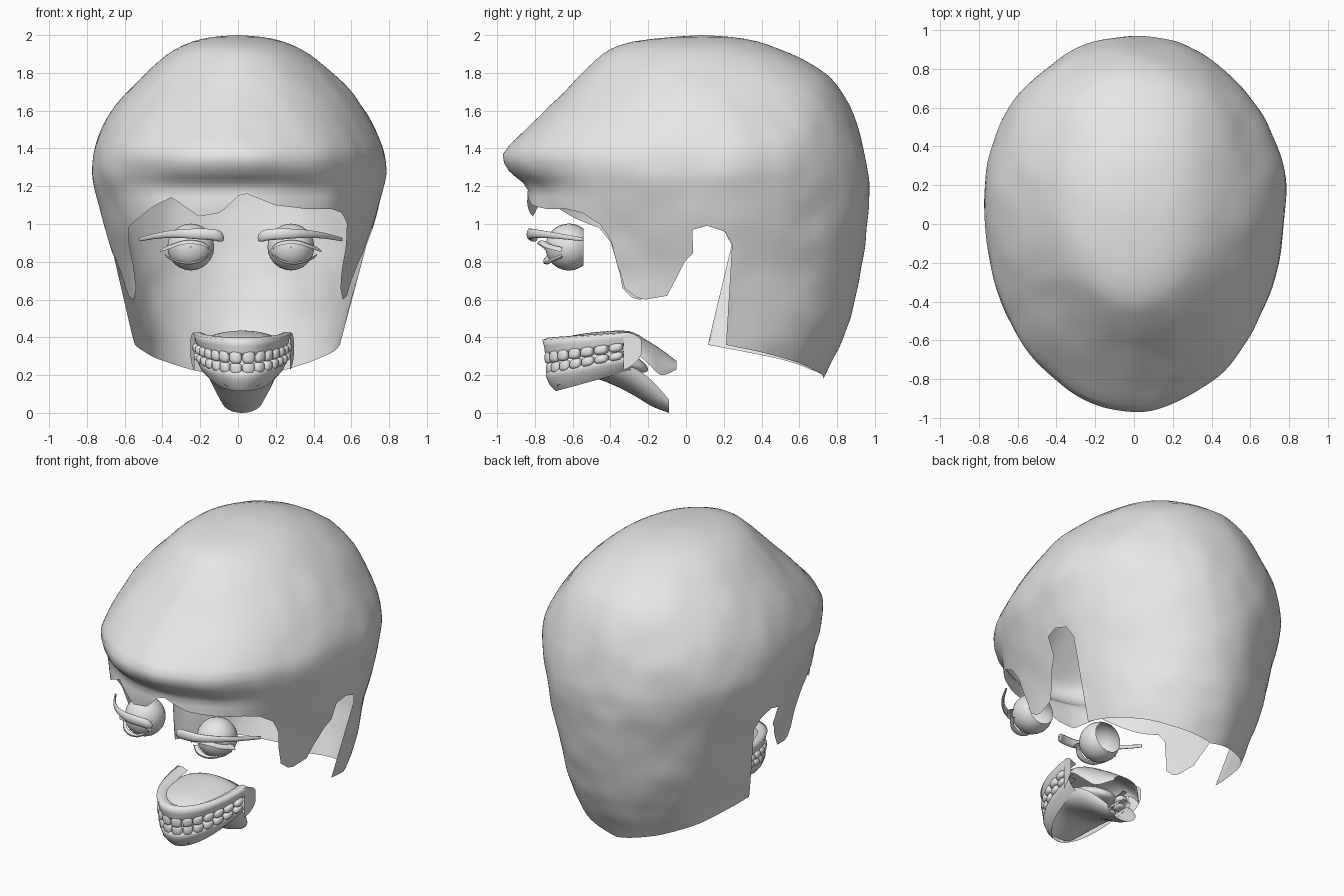
import bpy, bmesh, math
from mathutils import Vector, noise

if "Cube" in bpy.data.objects:
    bpy.data.objects.remove(bpy.data.objects["Cube"])

grey = bpy.data.materials.new("light_grey")
grey.diffuse_color = (0.8, 0.8, 0.8, 1)
grey.use_nodes = True
grey.node_tree.nodes["Principled BSDF"].inputs["Base Color"].default_value = grey.diffuse_color


def finish(name, bm):
    bmesh.ops.recalc_face_normals(bm, faces=bm.faces)
    me = bpy.data.meshes.new(name)
    bm.to_mesh(me)
    bm.free()
    for p in me.polygons:
        p.use_smooth = True
    me.materials.append(grey)
    ob = bpy.data.objects.new(name, me)
    bpy.context.collection.objects.link(ob)
    return ob


def add_grid(bm, rows, wrap=False):
    vs = [[bm.verts.new(p) for p in r] for r in rows]
    n = len(vs[0])
    for a, b in zip(vs, vs[1:]):
        for i in range(n if wrap else n - 1):
            j = (i + 1) % n
            bm.faces.new((a[i], a[j], b[j], b[i]))


def loft(name, rows, wrap=False):
    bm = bmesh.new()
    add_grid(bm, rows, wrap)
    bmesh.ops.remove_doubles(bm, verts=bm.verts, dist=1e-5)
    return finish(name, bm)


def lerp_table(table, x):
    for a, b in zip(table, table[1:]):
        if x <= b[0]:
            t = max(0, (x - a[0]) / (b[0] - a[0]))
            return [p + (q - p) * t for p, q in zip(a, b)]
    return list(table[-1])


def smooth_table(table, k):
    i = min(int(k), len(table) - 2)
    t = k - i
    p = [table[max(0, min(len(table) - 1, i + d))] for d in (-1, 0, 1, 2)]
    return [0.5 * (2 * b + (c - a) * t + (2 * a - 5 * b + 4 * c - d) * t * t
                   + (3 * b - a - 3 * c + d) * t ** 3) for a, b, c, d in zip(*p)]


def ramp(x, a, b):
    t = max(0, min(1, (x - a) / (b - a)))
    return t * t * (3 - 2 * t)


# ---- Hair shell: z, front y, back y, half width, y of widest point
HAIR = [(2.0, .08, .08, 0, .08), (1.99, -.08, .24, .13, .08), (1.965, -.28, .38, .24, .09),
        (1.925, -.40, .49, .335, .1), (1.87, -.475, .62, .415, .1), (1.78, -.575, .75, .515, .11),
        (1.68, -.665, .83, .61, .12), (1.57, -.775, .885, .688, .12), (1.46, -.89, .925, .745, .12),
        (1.37, -.972, .945, .775, .12), (1.28, -.94, .96, .785, .12), (1.22, -.87, .968, .775, .12),
        (1.18, -.84, .968, .763, .13), (1.1, -.84, .967, .737, .14), (.9, -.81, .95, .675, .15),
        (.7, -.8, .92, .622, .17), (.5, -.8, .87, .582, .15), (.35, -.79, .81, .548, .13),
        (.17, -.75, .72, .49, .12)]
RISING = HAIR[::-1]
# Lower hair edge: degrees from the front, height; the hairline differs left and right
RIGHT = [(0, 1.15), (3, 1.16), (13, 1.1), (26, 1.08), (39, 1.08), (46, 1.06), (52, 1.0)]
LEFT = [(0, 1.15), (5, 1.06), (13, 1.04), (26, 1.14), (33, 1.1), (43, 1.03), (52, .98)]
EDGE = [(55.5, .9), (57, .78), (59.5, .66), (64, .61), (67, .6), (74, .62), (76, .69),
        (80, .8), (83, .845), (83.4, .97), (88, .99), (94, .96), (96.5, .89), (96.9, .36),
        (110, .33), (130, .28), (150, .23), (180, .18)]
EDGES = {1: RIGHT + EDGE, -1: LEFT + EDGE}


def hair_point(row, deg):
    z, f, b, w, yc = row
    a = math.radians(deg)
    # Fringe overhang fades out towards the temples
    if .95 < z < 1.37:
        line = -.82 - .15 * (z - .95) / .42
        f += (line - f) * .8 * ramp(abs(deg), 25, 52)
    c, s = math.cos(a), math.sin(a)
    if c > 0:
        s = math.copysign(abs(s) ** (1 - .16 * (1 - ramp(z, 1.0, 1.27))), s)
    p = Vector((w * s, yc - c * ((yc - f) if c > 0 else (b - yc)), z))
    if deg < 0:
        p.y -= .1 * ramp(.8 - z, 0, .44) * abs(s) ** 4
    n = noise.noise(p * 2.6) * .018 + noise.noise(p * 6) * .007
    out = Vector((p.x, p.y - .1, (z - 1.1) * .6 if z > 1.3 else 0))
    return p + out.normalized() * n * min(1, (2.0 - z) * 4 + .1)


half = sorted(set([d * 2.0 for d in range(91)] + [e[0] * 1.0 for e in RIGHT + EDGE]))
degs = half + [-d for d in half[-2:0:-1]]
rows = [[hair_point(smooth_table(HAIR, k / 2), d) for d in degs] for k in range(23)]
for i in range(1, 28):
    row = []
    for d in degs:
        zb = lerp_table(EDGES[1 if d >= 0 else -1], abs(d))[1]
        row.append(hair_point(lerp_table(RISING, max(zb, 1.22 - .04 * i)), d))
    rows.append(row)
loft("hair", rows, True)

# ---- Eyes, lids with lashes, brows
BROW = [(.09, -.79, .925), (.14, -.82, .942), (.24, -.825, .948), (.34, -.785, .948),
        (.44, -.69, .938), (.535, -.545, .918)]
UPPER = [(.145, -.725, .85), (.18, -.76, .885), (.24, -.785, .902), (.31, -.775, .9),
         (.37, -.735, .88), (.427, -.66, .86)]
LOWER = [(.16, -.72, .842), (.2, -.75, .808), (.25, -.755, .792), (.31, -.745, .792),
         (.36, -.715, .808), (.402, -.66, .832)]
EYE = Vector((.265, -.62, .878))


def dense(path, n=24):
    return [Vector(smooth_table(path, i / n * (len(path) - 1))) for i in range(n + 1)]


def mirrored(pts, s):
    return [Vector((p[0] * s + .015, p[1], p[2])) for p in pts]


for s, side in ((1, "right"), (-1, "left")):
    # Eyeball open at the back
    rows = []
    for i in range(15):
        a = math.radians(1 + i * 128 / 14)
        rows.append(mirrored([EYE + .124 * Vector((math.sin(a) * math.cos(t), -math.cos(a),
                    math.sin(a) * math.sin(t))) for t in [k * math.tau / 24 for k in range(24)]], s))
    loft(side + "_eyeball", rows, True)
    # Lid strips running from the lash edge onto the eyeball
    for nm, path, lift in (("upper", UPPER, .018), ("lower", LOWER, -.018)):
        edge = dense(path)
        base, mid = [], []
        for p in edge:
            d = (p - EYE).normalized()
            q = EYE + d * .124 + Vector((0, 0, lift * .6))
            base.append(q)
            mid.append((p + q) / 2 + Vector((0, 0, lift * .5)))
        low = [p - Vector((0, 0, lift * .5)) for p in edge]
        loft(side + "_" + nm + "_lid", [mirrored(r, s) for r in (base, mid, edge, low)])
    # Tapered flat brow
    pts = dense(BROW, 28)
    rows = []
    for i, p in enumerate(pts):
        t = i / 28
        r = .002 + .026 * min(1, t * 8) ** .5 * (1 - .75 * max(0, t - .35) / .65)
        tan = (pts[min(28, i + 1)] - pts[max(0, i - 1)]).normalized()
        nrm = tan.cross(Vector((0, 0, 1))).normalized()
        rows.append(mirrored([p + nrm * (math.cos(a) * r * .6) + Vector((0, 0, math.sin(a) * r * 1.1))
                              for a in [k * math.tau / 10 for k in range(10)]], s))
    loft(side + "_brow", rows, True)


# ---- Mouth: dental arch shared by gums and teeth
def arch(deg, off, dz):
    a = math.radians(deg)
    x = (.235 + off) * math.sin(a) + .022
    y = -.28 - (.455 + off) * math.cos(a)
    return Vector((x, y, .262 + .16 * (y + .74) + dz * (1 - .3 * (1 - max(0, math.cos(a))))))


def gum(name, section, end=88):
    bm = bmesh.new()
    add_grid(bm, [[arch(-end + i * 2 * end / 60, o, z) for o, z in section] for i in range(61)])
    finish(name, bm)


gum("upper_gum", [(-.05, .04), (-.015, .04), (.006, .045), (.013, .065), (.016, .09),
                  (.026, .128), (-.01, .135), (-.05, .11)])
gum("lower_gum", [(-.05, -.04), (-.015, -.04), (.004, -.045), (.008, -.065), (.0, -.085),
                  (-.012, -.115), (-.045, -.155)])

# Rounded cheek webs closing the back of the arch
for s, side in ((1, "right"), (-1, "left")):
    rows = []
    for k in range(7):
        u = k / 6
        h = math.sqrt(1 - .85 * u * u)
        rows.append([arch(s * (84 + 11 * u), .02 + .02 * u, .01 + (.135 * v - .01) * h)
                     for v in [j / 5 - 1 for j in range(11)]])
    loft(side + "_cheek_web", rows)


# Teeth: rounded blocks spaced evenly along the arch
def teeth(name, dz, height, off):
    bm = bmesh.new()
    steps = [arch(i * .5, off, 0) for i in range(175)]
    lens = [0]
    for a, b in zip(steps, steps[1:]):
        lens.append(lens[-1] + (b - a).length)
    widths = [.058, .054, .056, .06, .064, .068, .066]
    k = lens[-1] / sum(widths) * .94
    pos = 0
    for n, w in enumerate(widths):
        w *= k
        mid = pos + w / 2
        pos += w
        deg = next(i for i, l in enumerate(lens) if l >= mid) * .5
        for s in (1, -1):
            c = arch(deg * s, off, dz)
            t = (arch(deg * s + 1, off, dz) - arch(deg * s - 1, off, dz)).normalized()
            nrm = t.cross(Vector((0, 0, 1))).normalized()
            new = bmesh.ops.create_uvsphere(bm, u_segments=14, v_segments=9, radius=1)["verts"]
            depth = .02 + .003 * n
            for v in new:
                x, y, z = [math.copysign(abs(q) ** .7, q) for q in v.co]
                v.co = c + t * (x * w * .49) + nrm * (y * depth) + Vector((0, 0, z * height * (1 - .05 * n)))
    finish(name, bm)


teeth("upper_teeth", .03, .034, -.004)
teeth("lower_teeth", -.03, .032, -.012)


# Palate and mouth floor: curved sheets lofted front to back (y, half width, side z, middle z)
def sheet(name, table):
    rows = []
    for i in range(25):
        y, w, ze, zm = smooth_table(table, i / 24 * (len(table) - 1))
        rows.append([(w * math.sin(a) + .022, y, ze + (zm - ze) * math.cos(a))
                     for a in [math.radians(-90 + k * 10) for k in range(19)]])
    loft(name, rows)


sheet("palate", [(-.7, .09, .36, .375), (-.6, .17, .37, .41), (-.45, .2, .37, .43),
                 (-.3, .22, .34, .432), (-.2, .21, .26, .38), (-.13, .17, .2, .335),
                 (-.05, .09, .23, .275)])
sheet("mouth_floor", [(-.68, .1, .16, .13), (-.5, .19, .23, .18), (-.38, .205, .25, .145),
                      (-.28, .19, .24, .095), (-.18, .155, .17, .035), (-.09, .11, .07, .0)])

# Tongue
bm = bmesh.new()
bmesh.ops.create_uvsphere(bm, u_segments=24, v_segments=14, radius=1)
for v in bm.verts:
    x, y, z = v.co
    v.co = (x * .14 + .022, -.42 + y * .22, .28 + z * .06 - .05 * y * y)
finish("tongue", bm)
